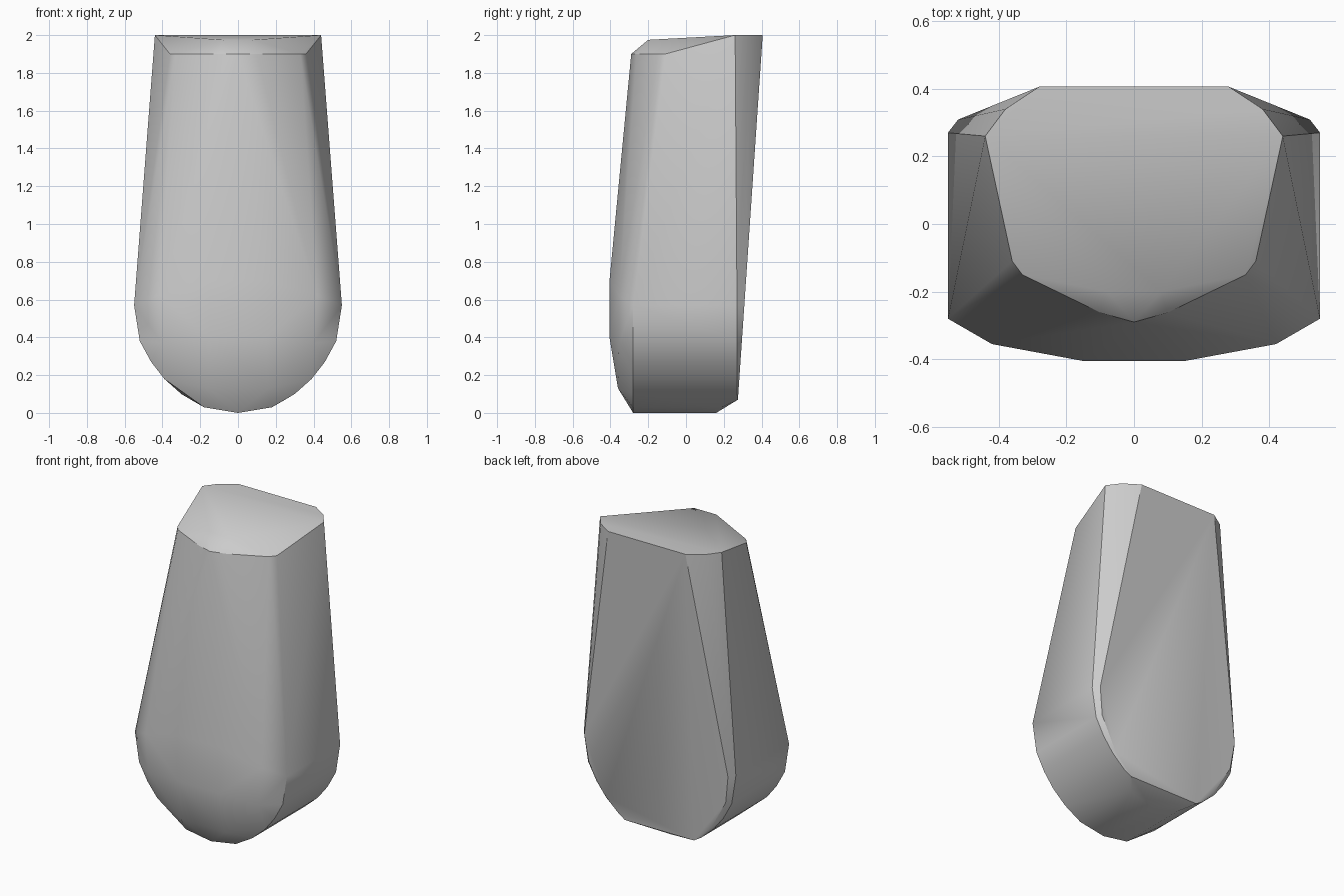
import bpy
import bmesh
import math

default_cube = bpy.data.objects.get("Cube")
if default_cube:
    bpy.data.objects.remove(default_cube, do_unlink=True)

# Half outline of the rounded lower end, as (x, z)
LOWER_ARC = [(0.55, 0.57), (0.52, 0.38), (0.46, 0.27), (0.39, 0.18),
             (0.3, 0.1), (0.18, 0.03), (0, 0)]
FRONT_Y = -0.28
BACK_Y = 0.27
BOTTOM_BACK_Y = 0.16
CHIP_ARC = [(0.3, 0.1)]


def back_plane_y(z):
    """Depth of the sloping flat back at height z."""
    return 0.27 + 0.068 * z


def make_material(name, value):
    material = bpy.data.materials.new(name)
    material.use_nodes = True
    color = (value, value, value, 1)
    material.diffuse_color = color
    material.node_tree.nodes["Principled BSDF"].inputs["Base Color"].default_value = color
    return material


def side_points(side):
    """Corner points of one half of the block; side is 1 or -1."""
    points = []
    # Front and back rims of the rounded end
    for x, z in LOWER_ARC:
        chipped = side < 0 and (x, z) in CHIP_ARC
        if not chipped:
            points.append((x, FRONT_Y, z))
        else:
            points.append((x, FRONT_Y + 0.2, z))
        rim_y = BACK_Y if z > 0.06 else BOTTOM_BACK_Y + z
        points.append((x, rim_y, z))
    # Flat sloping back, slightly inset from the rim
    for x, z in [(0.52, 0.57), (0.495, 0.39), (0.38, 0.19), (0.25, 0.07), (0.28, 2)]:
        points.append((x, back_plane_y(z), z))
    # Bulged front
    points += [(0.15, -0.405, 0.7), (0.15, -0.405, 0.4),
               (0.42, -0.355, 0.62), (0.4, -0.355, 0.37),
               (0.16, -0.36, 0.13)]
    # Top face and the bevel below its front edge
    points += [(0.44, 0.26, 2), (0.38, 0.34, 2), (0.08, -0.2, 1.975),
               (0.36, -0.11, 1.9), (0.33, -0.15, 1.9),
               (0.1, -0.262, 1.9), (0, -0.29, 1.9)]
    return [(side * x, y, z) for x, y, z in points]


# Faceted solid wrapped around the corner points
bm = bmesh.new()
for side in (1, -1):
    for point in side_points(side):
        bm.verts.new(point)
bmesh.ops.remove_doubles(bm, verts=bm.verts, dist=0.001)
hull = bmesh.ops.convex_hull(bm, input=bm.verts)
unused = {item for item in hull["geom_interior"] + hull["geom_unused"]
          if isinstance(item, bmesh.types.BMVert)}
bmesh.ops.delete(bm, geom=list(unused), context="VERTS")
bmesh.ops.dissolve_limit(bm, angle_limit=math.radians(1), verts=bm.verts, edges=bm.edges)
bmesh.ops.recalc_face_normals(bm, faces=bm.faces)

mesh = bpy.data.meshes.new("tapered_block")
bm.to_mesh(mesh)
bm.free()
block = bpy.data.objects.new("tapered_block", mesh)
bpy.context.collection.objects.link(block)
mesh.materials.append(make_material("plain_grey", 0.6))

# Soft shading with crisp main edges
bpy.context.view_layer.objects.active = block
block.select_set(True)
bpy.ops.object.shade_smooth_by_angle(angle=math.radians(30))
